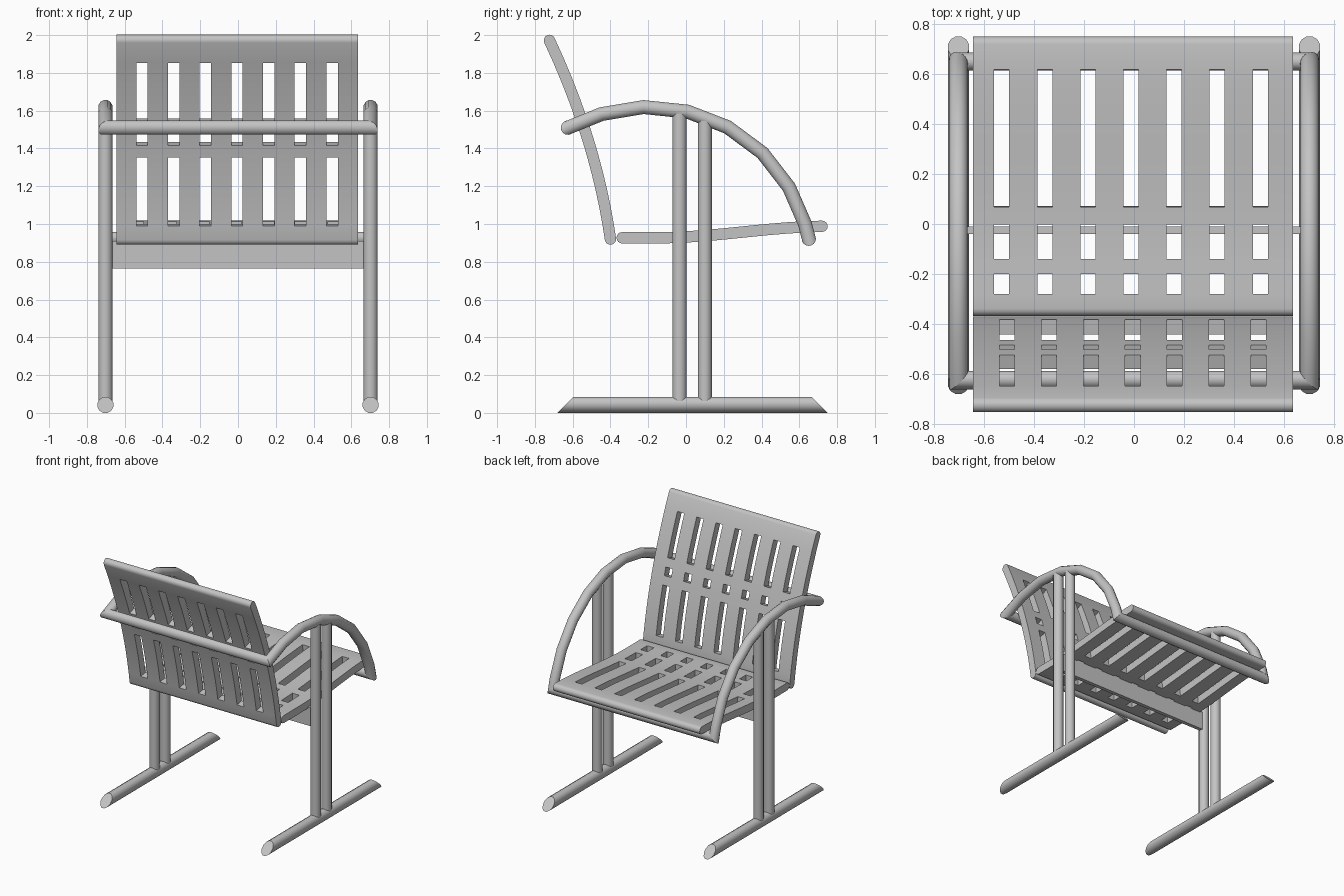
import bpy, bmesh, math
from mathutils import Vector

cube = bpy.data.objects.get("Cube")
if cube:
    bpy.data.objects.remove(cube, do_unlink=True)

# Single painted metal colour
GREY = (0.55, 0.55, 0.55, 1.0)
metal = bpy.data.materials.new("grey metal")
metal.use_nodes = True
metal.diffuse_color = GREY
for node in metal.node_tree.nodes:
    if node.type == 'BSDF_PRINCIPLED':
        node.inputs["Base Color"].default_value = GREY

SIDE = 0.702      # x of the side frames
R = 0.038         # tube radius
X = Vector((1, 0, 0))


def finish(name, bm):
    bmesh.ops.recalc_face_normals(bm, faces=bm.faces)
    me = bpy.data.meshes.new(name)
    bm.to_mesh(me)
    bm.free()
    me.materials.append(metal)
    me.shade_smooth()
    me.set_sharp_from_angle(angle=math.radians(40))
    obj = bpy.data.objects.new(name, me)
    bpy.context.collection.objects.link(obj)
    return obj


def tube(name, points, u, start=None, end=None, radius=R, sides=12):
    """Sweep a circle along a path with mitred joints; start/end are cut normals."""
    pts = [Vector(p) for p in points]
    dirs = [(b - a).normalized() for a, b in zip(pts, pts[1:])]
    bm = bmesh.new()
    rings = []
    for i, p in enumerate(pts):
        d = dirs[max(i - 1, 0)]
        if i == 0:
            n = start or d
        elif i == len(pts) - 1:
            n = end or d
        else:
            n = dirs[i - 1] + dirs[i]
        v = d.cross(u)
        ring = []
        for k in range(sides):
            a = 2 * math.pi * (k + 0.5) / sides
            o = (u * math.cos(a) + v * math.sin(a)) * radius
            ring.append(bm.verts.new(p + o - d * (o.dot(n) / d.dot(n))))
        rings.append(ring)
    for a, b in zip(rings, rings[1:]):
        for k in range(sides):
            m = (k + 1) % sides
            bm.faces.new((a[k], a[m], b[m], b[k]))
    bm.faces.new(rings[0])
    bm.faces.new(rings[-1])
    return finish(name, bm)


def slotted_panel(name, curve, lo, hi, rows, pitch, middle, half=0.03):
    """Curved sheet with rounded ends and rows of seven slots.
    curve(t) gives (y, z); rows are the slot spans in t."""
    slot, width = 0.06, 0.64
    cuts = [(middle + (i - 3) * pitch - slot / 2, middle + (i - 3) * pitch + slot / 2)
            for i in range(7)]
    xs = sorted([-width - 0.004, width - 0.004] + [x for c in cuts for x in c])
    marks = sorted([lo, hi] + [t for r in rows for t in r])
    ts = [lo]
    for a, b in zip(marks, marks[1:]):
        n = max(1, round((b - a) / 0.09))
        ts += [a + (b - a) * (k + 1) / n for k in range(n)]

    def frame(t):
        p, q = Vector(curve(t - 0.001)), Vector(curve(t + 0.001))
        d = (q - p).normalized()
        return Vector(curve(t)), d, Vector((-d.y, d.x))

    bm = bmesh.new()

    def line(p):
        return [bm.verts.new((x, p.x, p.y)) for x in xs]

    top, bottom = [], []
    for t in ts:
        p, d, n = frame(t)
        top.append(line(p + n * half))
        bottom.append(line(p - n * half))

    def solid(i, j):
        if not (0 <= i < len(ts) - 1 and 0 <= j < len(xs) - 1):
            return False
        mid = (ts[i] + ts[i + 1]) / 2
        return not (j % 2 == 1 and any(a < mid < b for a, b in rows))

    last = len(ts) - 2
    for i in range(last + 1):
        for j in range(len(xs) - 1):
            if not solid(i, j):
                continue
            for g in (top, bottom):
                bm.faces.new((g[i][j], g[i + 1][j], g[i + 1][j + 1], g[i][j + 1]))
            # Walls along the sheet sides and around the slots
            for di, dj, a, b in ((-1, 0, (i, j), (i, j + 1)),
                                 (1, 0, (i + 1, j), (i + 1, j + 1)),
                                 (0, -1, (i, j), (i + 1, j)),
                                 (0, 1, (i, j + 1), (i + 1, j + 1))):
                if 0 <= i + di <= last and not solid(i + di, j + dj):
                    bm.faces.new((top[a[0]][a[1]], top[b[0]][b[1]],
                                  bottom[b[0]][b[1]], bottom[a[0]][a[1]]))
    # Rounded ends
    for idx, sign in ((0, -1), (len(ts) - 1, 1)):
        p, d, n = frame(ts[idx])
        arc = [top[idx]]
        for k in range(1, 8):
            a = math.pi * k / 8
            arc.append(line(p + (n * math.cos(a) + d * sign * math.sin(a)) * half))
        arc.append(bottom[idx])
        for a, b in zip(arc, arc[1:]):
            for j in range(len(xs) - 1):
                bm.faces.new((a[j], a[j + 1], b[j + 1], b[j]))
        for j in (0, -1):
            bm.faces.new([r[j] for r in arc])
    return finish(name, bm)


# Seat: flat at the rear, rising gently towards its front edge
def seat_curve(y):
    t = min(max((y + 0.15) / 0.9, 0), 1)
    return (y, 0.927 + 0.061 * t * t * (3 - 2 * t))


# Backrest: leaning and slightly bowed
def back_curve(z):
    t = (z - 0.92) / 1.05
    return (-0.40 - 0.322 * t + 0.17 * t * (1 - t), z)


slotted_panel("seat", seat_curve, -0.338, 0.72,
              [(-0.28, -0.20), (-0.14, 0.0), (0.07, 0.62)], 0.1724, -0.012)
slotted_panel("backrest", back_curve, 0.92, 1.972,
              [(0.995, 1.36), (1.425, 1.485), (1.55, 1.865)], 0.1677, -0.005)

# Arm path in (y, z), from the rear corner over to the front corner
ARM = [(-0.625, 1.51), (-0.447, 1.582), (-0.225, 1.619), (0.008, 1.595), (0.22, 1.513),
       (0.405, 1.376), (0.545, 1.195), (0.63, 1.0), (0.65, 0.922)]
first = (Vector((0, *ARM[1])) - Vector((0, *ARM[0]))).normalized()
final = (Vector((0, *ARM[-2])) - Vector((0, *ARM[-1]))).normalized()

# Side frames: arm, two uprights and a floor runner
for s, side in ((1, "left"), (-1, "right")):
    x = s * SIDE
    tube(side + "_arm", [(x, y, z) for y, z in ARM], X, first + X * s, final + X * s)
    for part, y, top in (("rear", -0.034, 1.585), ("front", 0.10, 1.545)):
        tube(f"{side}_{part}_upright", [(x, y, 0.06), (x, y, top)], X)
    tube(side + "_runner", [(x, -0.638, 0.042), (x, 0.708, 0.042)], X,
         Vector((0, 1, -1)), Vector((0, 1, 1)), radius=0.0435)

# Cross tubes joining the arms behind the backrest and under the seat front
for name, (y, z), d in (("rear_cross_tube", ARM[0], first),
                        ("front_cross_tube", ARM[-1], final)):
    tube(name, [(-SIDE, y, z), (SIDE, y, z)], Vector((0, 0, 1)), d - X, d + X)

# Brace plate between the uprights, under the seat
bm = bmesh.new()
bmesh.ops.create_cube(bm, size=1)
for v in bm.verts:
    v.co = Vector((v.co.x * 1.34, v.co.y * 0.03 - 0.025, v.co.z * 0.145 + 0.8375))
finish("brace_plate", bm)
